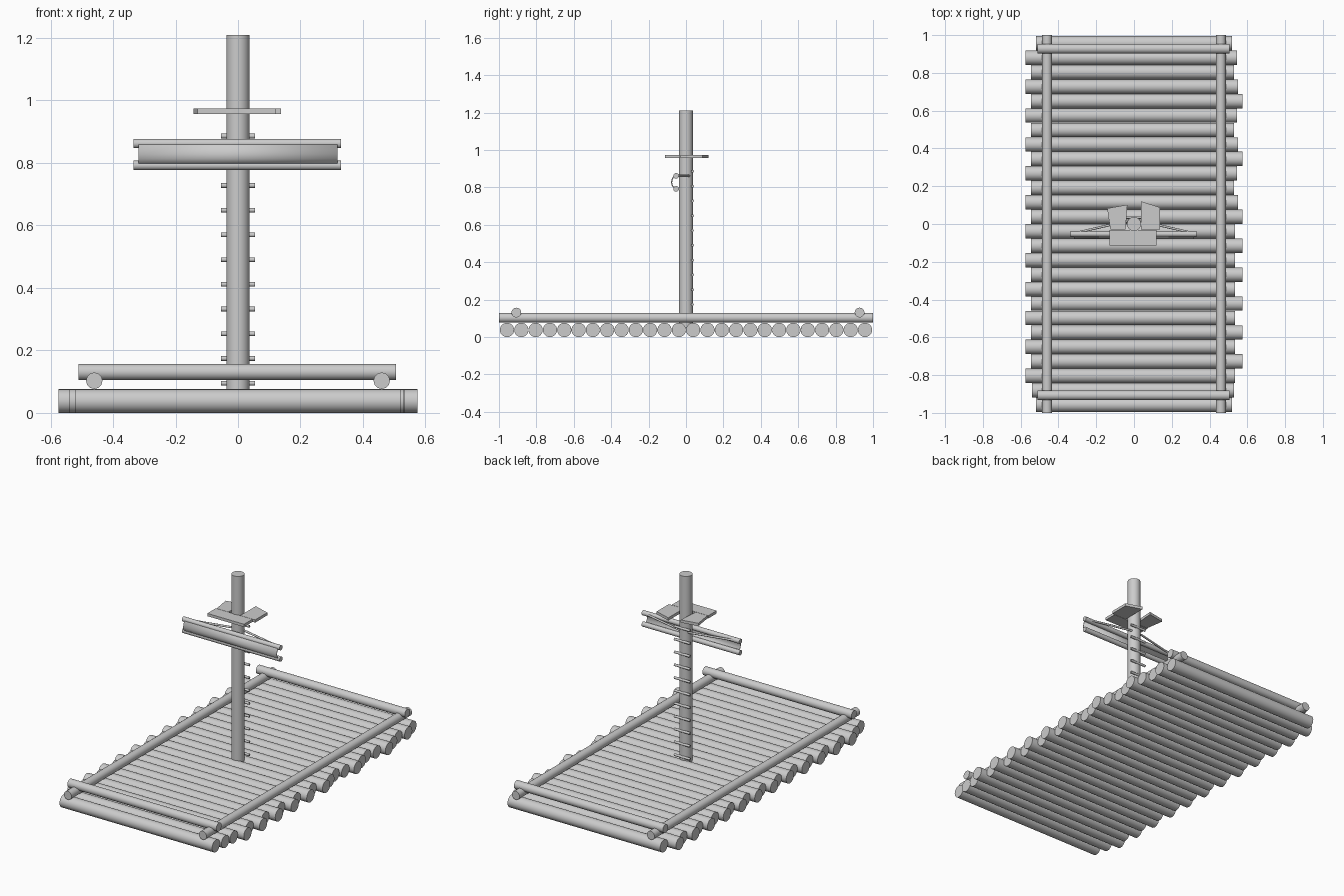
import bpy, bmesh, math
from mathutils import Vector

if "Cube" in bpy.data.objects:
    bpy.data.objects.remove(bpy.data.objects["Cube"])


def finish(name, bm, smooth=True):
    bmesh.ops.recalc_face_normals(bm, faces=bm.faces)
    me = bpy.data.meshes.new(name)
    bm.to_mesh(me)
    bm.free()
    ob = bpy.data.objects.new(name, me)
    bpy.context.collection.objects.link(ob)
    if smooth:
        bpy.ops.object.select_all(action='DESELECT')
        ob.select_set(True)
        bpy.context.view_layer.objects.active = ob
        bpy.ops.object.shade_smooth_by_angle(angle=math.radians(40))
    return ob


def pole(name, a, b, r, sides=24):
    """Round capped pole from point a to point b."""
    a, b = Vector(a), Vector(b)
    bm = bmesh.new()
    bmesh.ops.create_cone(bm, cap_ends=True, segments=sides,
                          radius1=r, radius2=r, depth=(b - a).length)
    m = (b - a).to_track_quat('Z', 'Y').to_matrix().to_4x4()
    m.translation = (a + b) / 2
    bmesh.ops.transform(bm, matrix=m, verts=bm.verts)
    return finish(name, bm)


def plank(name, outline, z0, z1):
    """Flat board extruded from a plan outline."""
    bm = bmesh.new()
    f = bm.faces.new([bm.verts.new((x, y, z0)) for x, y in outline])
    ext = bmesh.ops.extrude_face_region(bm, geom=[f])
    top = [g for g in ext['geom'] if isinstance(g, bmesh.types.BMVert)]
    bmesh.ops.translate(bm, verts=top, vec=(0, 0, z1 - z0))
    return finish(name, bm, smooth=False)


# Deck logs with staggered ends (short logs at bow and stern)
N = 26
lefts = [0.575, 0.545]
rights = [0.545, 0.53, 0.55, 0.575]
for i in range(N):
    y = 0.957 - i * 1.914 / (N - 1)
    left = lefts[(i - 1) % 2]
    right = rights[(i - 1) % 4]
    if i > 12:
        right = 0.575 if i % 2 == 0 else 0.535
    if i in (0, N - 1):
        left = right = 0.52
    elif i == N - 2:
        left, right = 0.54, 0.53
    pole(f"deck_log_{i + 1}", (-left, y, 0.038), (right, y, 0.038), 0.038)

# Side rails and crossing end rails
for side, s in (("left", -1), ("right", 1)):
    pole(f"{side}_rail", (s * 0.46, -1, 0.103), (s * 0.46, 1, 0.103), 0.026)
for end, y in (("front", -0.907), ("back", 0.928)):
    pole(f"{end}_rail", (-0.51, y, 0.131), (0.505, y, 0.131), 0.026)

# Mast and climbing rungs on its back face
pole("mast", (0, 0, 0.05), (0, 0, 1.21), 0.037, 32)
for i in range(11):
    z = 0.095 + i * 0.0791
    pole(f"rung_{i + 1}", (-0.054, 0.035, z), (0.054, 0.035, z), 0.0075, 12)

# Pair of yards carrying the furled sail
for name, z in (("upper_yard", 0.862), ("lower_yard", 0.792)):
    pole(name, (-0.335, -0.053, z), (0.33, -0.053, z), 0.015, 20)

# Furled sail: bowed sheet bulging forward between the yards
profile = [(-0.055, 0.868), (-0.067, 0.856), (-0.074, 0.842), (-0.077, 0.828),
           (-0.075, 0.814), (-0.068, 0.803), (-0.055, 0.797)]
bm = bmesh.new()
rows = [[bm.verts.new((x, y, z)) for y, z in profile] for x in (-0.318, 0.318)]
for j in range(len(profile) - 1):
    bm.faces.new((rows[0][j], rows[0][j + 1], rows[1][j + 1], rows[1][j]))
sail = finish("furled_sail", bm)
mod = sail.modifiers.new("thickness", 'SOLIDIFY')
mod.thickness = 0.006
mod.offset = 0

# Ropes tying the upper yard around the mast
for side, s in (("left", -1), ("right", 1)):
    pole(f"{side}_rope", (s * 0.30, -0.045, 0.862), (s * 0.025, 0.018, 0.862), 0.006, 12)

# Lookout platform: three boards around the mast
Z0, Z1 = 0.957, 0.974
plank("lookout_front_board", [(-0.13, -0.113), (0.12, -0.113), (0.12, -0.032), (-0.13, -0.032)], Z0, Z1)
plank("lookout_left_board", [(-0.125, -0.03), (-0.045, -0.03), (-0.035, 0.102), (-0.142, 0.083)], Z0, Z1)
plank("lookout_right_board", [(0.037, -0.03), (0.138, -0.03), (0.138, 0.088), (0.037, 0.12)], Z0, Z1)
